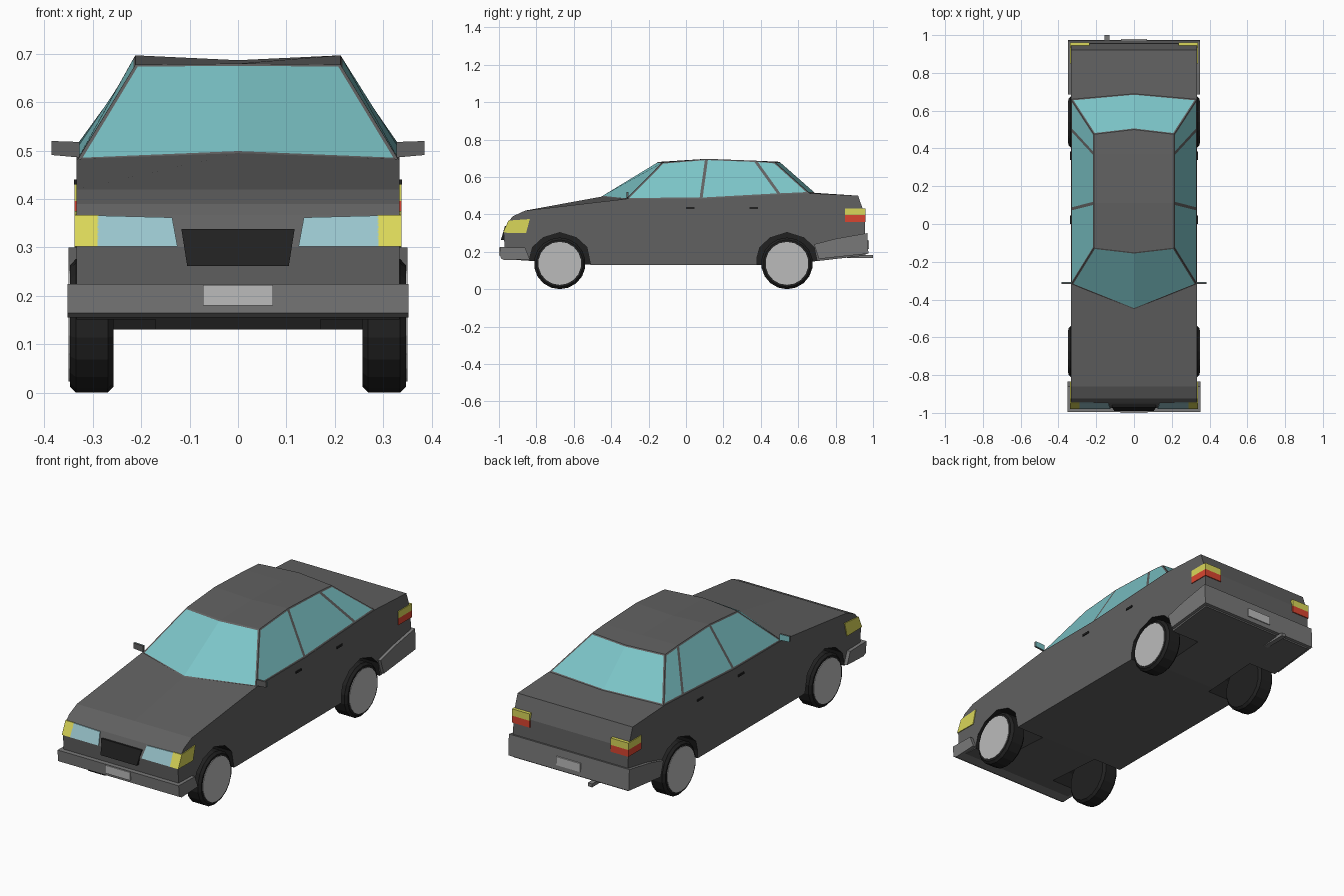
import bpy, bmesh, math
from mathutils import Vector

if "Cube" in bpy.data.objects:
    bpy.data.objects.remove(bpy.data.objects["Cube"])


def material(name, r, g, b):
    m = bpy.data.materials.new(name)
    m.diffuse_color = (r, g, b, 1)
    m.use_nodes = True
    m.node_tree.nodes["Principled BSDF"].inputs["Base Color"].default_value = m.diffuse_color
    return m


PAINT = material("paint", 0.12, 0.12, 0.12)
BUMPER = material("bumper_grey", 0.19, 0.19, 0.19)
BLACK = material("black", 0.015, 0.015, 0.015)
GLASS = material("glass", 0.2, 0.55, 0.57)
LAMP = material("lamp", 0.32, 0.56, 0.61)
YELLOW = material("yellow", 0.7, 0.68, 0.1)
RED = material("red", 0.7, 0.06, 0.03)
SILVER = material("silver", 0.5, 0.5, 0.5)


def finish(name, bm, mats, mirror=False):
    bmesh.ops.recalc_face_normals(bm, faces=bm.faces)
    me = bpy.data.meshes.new(name)
    bm.to_mesh(me)
    bm.free()
    for m in mats:
        me.materials.append(m)
    ob = bpy.data.objects.new(name, me)
    bpy.context.collection.objects.link(ob)
    if mirror:
        ob.modifiers.new("mirror", 'MIRROR').use_mirror_merge = False
    return ob


def prism(name, pts, vec, mat, mirror=False):
    """Polygon swept along a vector."""
    bm = bmesh.new()
    a = [bm.verts.new(p) for p in pts]
    b = [bm.verts.new(Vector(p) + Vector(vec)) for p in pts]
    bm.faces.new(a)
    bm.faces.new(b[::-1])
    for i in range(len(a)):
        j = (i + 1) % len(a)
        bm.faces.new((a[i], a[j], b[j], b[i]))
    return finish(name, bm, [mat], mirror)


def side(name, x0, x1, yz, mat, mirror=True):
    """Side-view outline swept from x0 to x1."""
    return prism(name, [(x0, y, z) for y, z in yz], (x1 - x0, 0, 0), mat, mirror)


def rect(y0, y1, z0, z1):
    return [(y0, z0), (y1, z0), (y1, z1), (y0, z1)]


def disc(y, z, r, n):
    return [(y + r * math.cos(2 * math.pi * (i + .5) / n),
             z + r * math.sin(2 * math.pi * (i + .5) / n)) for i in range(n)]


# Lower body: side outline, with a different centre line at cowl and rear deck
outline = [(-.965, .16), (-.975, .30), (-.945, .367), (-.925, .39), (-.86, .42),
           (-.32, .483), (.08, .483), (.50, .506), (.66, .513), (.92, .50),
           (.955, .40), (.96, .18), (.70, .15), (.42, .13), (-.50, .13)]
centre = list(outline)
centre[5], centre[8] = (-.45, .495), (.69, .515)
bm = bmesh.new()
rows = [[bm.verts.new((x, y, z)) for y, z in prof]
        for x, prof in ((-.334, outline), (0, centre), (.334, outline))]
for p, q in zip(rows, rows[1:]):
    for i in range(len(p)):
        j = (i + 1) % len(p)
        bm.faces.new((p[i], p[j], q[j], q[i]))
bm.faces.new(rows[0])
bm.faces.new(rows[2][::-1])
body = finish("lower_body", bm, [PAINT])

# Wheels and wheel arches cut out of the body
for label, y in (("front", -.675), ("rear", .54)):
    arch = [(y + dy, z) for dy, z in
            [(-.16, .05), (-.16, .17), (-.145, .225), (-.09, .275), (0, .303),
             (.09, .275), (.145, .225), (.165, .13), (.165, .05)]]
    cutter = side(label + "_arch_cutter", .17, .42, arch, BLACK)
    cutter.hide_render = True
    cut = body.modifiers.new(label + "_arch", 'BOOLEAN')
    cut.operation, cut.solver, cut.object = 'DIFFERENCE', 'EXACT', cutter
    cut.material_mode = 'TRANSFER'
    tyre = side(label + "_tyres", .257, .347, disc(y, .138, .138, 18), BLACK)
    bevel = tyre.modifiers.new("bevel", 'BEVEL')
    bevel.width, bevel.segments = .012, 1
    side(label + "_hubcaps", .33, .35, disc(y, .138, .115, 18), SILVER)

# Cabin: paint shell whose faces are inset to make windows
belt = [(-.32, .481), (.08, .483), (.50, .506), (.66, .513)]
rail = [(-.125, .678), (.11, .697), (.37, .687), (.475, .679)]
ridge = [(-.15, .680), (.11, .687), (.37, .685), (.50, .681)]
bm = bmesh.new()
ring = [[bm.verts.new((x, y, z)) for y, z in line] for x, line in
        ((-.332, belt), (-.212, rail), (0, ridge), (.212, rail), (.332, belt))]
panes = []
for k, (p, q) in enumerate(zip(ring, ring[1:])):
    for i in range(3):
        f = bm.faces.new((p[i], p[i + 1], q[i + 1], q[i]))
        if k in (0, 3):
            panes.append(f)
screens = []
for i, cy, cz in ((0, -.452, .494), (3, .69, .514)):
    mid = bm.verts.new((0, cy, cz))
    screens.append([bm.faces.new((ring[0][i], ring[1][i], ring[2][i], mid)),
                    bm.faces.new((mid, ring[2][i], ring[3][i], ring[4][i]))])
bmesh.ops.recalc_face_normals(bm, faces=bm.faces)
bmesh.ops.inset_individual(bm, faces=panes, thickness=.008, use_even_offset=True)
for pair in screens:
    bmesh.ops.inset_region(bm, faces=pair, thickness=.008, use_even_offset=True,
                           use_boundary=True)
for f in panes + screens[0] + screens[1]:
    f.material_index = 1
finish("cabin", bm, [PAINT, GLASS])

# Bumpers
side("front_bumper", -.352, .352,
     [(-.995, .225), (-.86, .222), (-.835, .16), (-.97, .155), (-.99, .165)],
     BUMPER, False)
side("rear_bumper", -.35, .35,
     [(.685, .24), (.80, .27), (.97, .30), (.975, .19), (.71, .162)], BUMPER, False)

# Number plates, grille, exhaust
side("front_plate", -.072, .072, rect(-1, -.98, .18, .222), SILVER, False)
side("rear_plate", -.07, .07, rect(.96, .979, .215, .26), SILVER, False)
prism("grille", [(-.105, -.99, .262), (.105, -.99, .262),
                 (.117, -.968, .338), (-.117, -.968, .338)], (0, .03, 0), BLACK)
side("exhaust", -.155, -.13, rect(.86, 1.0, .166, .184), BUMPER, False)


# Headlights lie on the sloped nose; corner lamps wrap onto the wings
def nose(x, z):
    return (x, -.979 + (z - .302) * .46, z)


prism("headlights", [nose(.125, .302), nose(.29, .302), nose(.29, .366), nose(.136, .362)],
      (0, .02, 0), LAMP, True)
prism("corner_lamps", [nose(.288, .302), nose(.338, .302), nose(.338, .367), nose(.288, .367)],
      (0, .02, 0), YELLOW, True)
side("corner_lamp_sides", .32, .338,
     [(-.977, .302), (-.947, .367), (-.835, .375), (-.855, .30)], YELLOW)

# Tail lamps wrap around the rear corners
for label, z, mat in (("upper", .396, YELLOW), ("lower", .36, RED)):
    side(label + "_tail_lamps", .235, .338, rect(.94, .961, z, z + .036), mat)
    side(label + "_tail_lamp_sides", .32, .338, rect(.85, .96, z, z + .036), mat)

# Mirrors and door handles
for label, y, mat in (("mirror_shells", -.318, PAINT), ("mirror_glass", -.309, GLASS)):
    prism(label, [(.328, y, .486), (.385, y, .491), (.385, y, .52), (.328, y, .518)],
          (0, .009 if mat is PAINT else .002, 0), mat, True)
for label, y in (("front", 0), ("rear", .34)):
    side(label + "_door_handles", .325, .339, rect(y, y + .045, .43, .44), BLACK)
